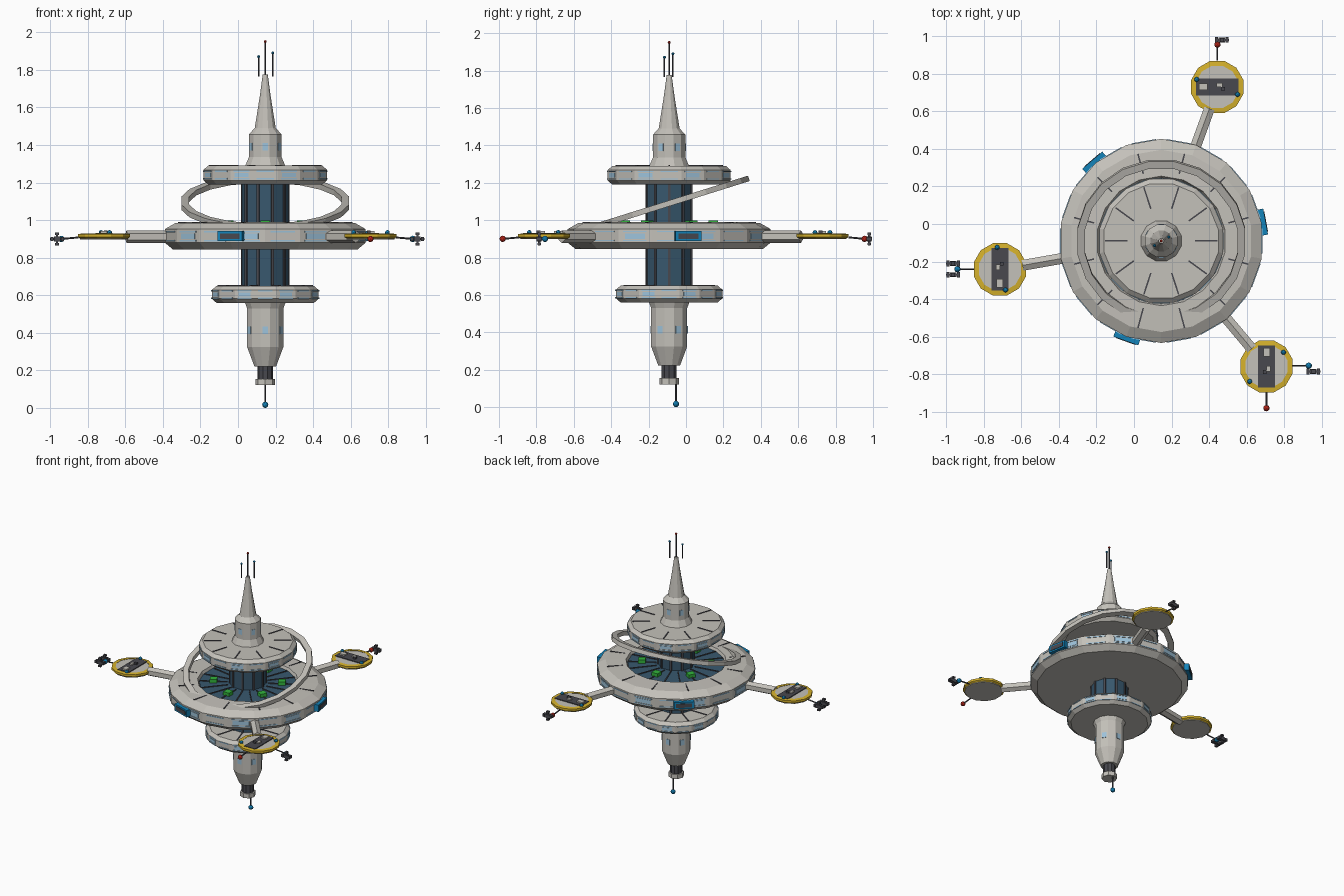
import bpy, bmesh
from math import radians, cos, pi
from mathutils import Matrix, Vector

if "Cube" in bpy.data.objects:
    bpy.data.objects.remove(bpy.data.objects["Cube"])


def material(name, rgb):
    lin = [((c / 255 + 0.055) / 1.055) ** 2.4 for c in rgb] + [1]
    m = bpy.data.materials.new(name)
    m.use_nodes = True
    m.diffuse_color = lin
    m.node_tree.nodes["Principled BSDF"].inputs["Base Color"].default_value = lin
    return m


HULL = material("hull grey", (196, 193, 186))
DARK = material("dark grey", (72, 72, 78))
GLASS = material("dark blue glass", (56, 88, 110))
WINDOW = material("pale blue window", (158, 196, 220))
BLUE = material("signal blue", (20, 132, 186))
YELLOW = material("rim yellow", (214, 178, 44))
RED = material("beacon red", (180, 36, 24))
GREEN = material("garden green", (50, 180, 60))

AXIS = Matrix.Translation((0.145, -0.09, 0))
MOVE = Matrix.Translation


def polar(angle, r, z):
    return AXIS @ Matrix.Rotation(radians(angle), 4, 'Z') @ MOVE((r, 0, z))


def finish(name, bm, mat):
    bmesh.ops.recalc_face_normals(bm, faces=bm.faces)
    me = bpy.data.meshes.new(name)
    bm.to_mesh(me)
    bm.free()
    me.materials.append(mat)
    ob = bpy.data.objects.new(name, me)
    bpy.context.collection.objects.link(ob)
    return ob


def lathe(name, mat, profile, sides, turn=0.0, base=AXIS, closed=False):
    bm = bmesh.new()
    vs = [bm.verts.new((r, 0, z)) for r, z in profile]
    pairs = list(zip(vs, vs[1:])) + ([(vs[-1], vs[0])] if closed else [])
    es = [bm.edges.new(p) for p in pairs]
    bmesh.ops.spin(bm, geom=vs + es, cent=(0, 0, 0), axis=(0, 0, 1),
                   angle=2 * pi, steps=sides)
    bmesh.ops.remove_doubles(bm, verts=bm.verts, dist=1e-4)
    bm.transform(base @ Matrix.Rotation(radians(turn), 4, 'Z'))
    return finish(name, bm, mat)


def boxes(name, mat, items):
    bm = bmesh.new()
    for mtx, size in items:
        bmesh.ops.create_cube(bm, size=1, matrix=mtx @ Matrix.Diagonal((*size, 1)))
    return finish(name, bm, mat)


def balls(name, mat, points, r=0.016):
    bm = bmesh.new()
    for p in points:
        bmesh.ops.create_icosphere(bm, subdivisions=2, radius=r, matrix=MOVE(p))
    return finish(name, bm, mat)


def rods(name, mat, ends, r=0.005, sides=6, spin=0):
    bm = bmesh.new()
    for a, b in ends:
        a, b = Vector(a), Vector(b)
        mtx = MOVE((a + b) / 2) @ (b - a).to_track_quat('Z', 'Y').to_matrix().to_4x4()
        bmesh.ops.create_cone(bm, cap_ends=True, segments=sides, radius1=r, radius2=r,
                              depth=(b - a).length,
                              matrix=mtx @ Matrix.Rotation(radians(spin), 4, 'Z'))
    return finish(name, bm, mat)


def rim_windows(name, r, z, sides, turn, lines, patch):
    """Window strips laid on the facets of a rim."""
    face = r * cos(pi / sides)
    width = 2 * r * pi / sides
    items = []
    for k in range(sides):
        ang = turn + (k + 0.5) * 360 / sides
        for dz in lines:
            items.append((polar(ang, face, z + dz), (0.008, width * 0.7, 0.007)))
        if k % 2 == 0:
            items.append((polar(ang, face, z), (0.006, width * 0.6, patch)))
    boxes(name, WINDOW, items)


def spokes(name, count, r, length, z, turn=0.0):
    boxes(name, DARK, [(polar(turn + k * 360 / count, r, z), (length, 0.008, 0.008))
                       for k in range(count)])


# Spine
lathe("upper_spire", HULL, [(0, 1.775), (0.014, 1.775), (0.03, 1.66), (0.058, 1.49),
                            (0.09, 1.457), (0.09, 1.335), (0.115, 1.28), (0, 1.28)], 12, 15)
lathe("glass_column", GLASS, [(0, 1.2), (0.125, 1.2), (0.125, 0.63), (0, 0.63)], 10)
boxes("column_ribs", DARK, [(polar(k * 36, 0.122, 0.92), (0.016, 0.014, 0.55))
                            for k in range(10)])
lathe("lower_hull", HULL, [(0, 0.57), (0.115, 0.57), (0.1, 0.53), (0.1, 0.325),
                           (0.06, 0.222), (0, 0.222)], 12, 15)
lathe("lower_neck", DARK, [(0, 0.23), (0.042, 0.23), (0.042, 0.15), (0, 0.15)], 10)
lathe("lower_nozzle", HULL, [(0, 0.155), (0.053, 0.155), (0.053, 0.122), (0, 0.122)], 8)
rim_windows("upper_spine_windows", 0.09, 1.39, 12, 15, [], 0.04)
rim_windows("lower_spine_windows", 0.1, 0.415, 12, 15, [], 0.04)

# Upper and lower habitat discs
for label, r, top, bottom, sides in (("upper", 0.335, 1.29, 1.19, 16),
                                     ("lower", 0.29, 0.65, 0.56, 16)):
    lathe(label + "_disc", HULL, [(0, top), (r - 0.025, top), (r, top - 0.022),
                                  (r, bottom + 0.022), (r - 0.025, bottom), (0, bottom)],
          sides, 11.25)
    rim_windows(label + "_disc_windows", r, (top + bottom) / 2, sides, 11.25,
                (-0.02, 0.02), 0.022)
    spokes(label + "_disc_trim", 10, r - 0.095, 0.12, top)

# Main disc with garden floor
lathe("main_disc", HULL, [(0, 0.965), (0.335, 0.965), (0.345, 0.99), (0.485, 0.985),
                          (0.543, 0.952), (0.543, 0.88), (0.5, 0.845), (0, 0.845)], 18, 10)
rim_windows("main_disc_windows", 0.543, 0.915, 18, 10, (-0.024, 0.024), 0.03)
spokes("main_disc_trim", 12, 0.425, 0.11, 0.986, 15)
lathe("garden_floor", GLASS, [(0, 0.972), (0.334, 0.972), (0.334, 0.96), (0, 0.96)], 18, 10)
spokes("garden_dividers", 18, 0.235, 0.19, 0.973, 10)
boxes("garden_beds", GREEN, [(polar(30 + k * 60, 0.235, 0.983), (0.05, 0.05, 0.03))
                             for k in range(6)])

# Docking bays on the main rim
docks = [10.5, 130.5, 250.5]
boxes("dock_frames", BLUE, [(polar(a, 0.545, 0.915), (0.04, 0.14, 0.052)) for a in docks])
boxes("dock_doors", DARK, [(polar(a, 0.566, 0.915), (0.004, 0.11, 0.03)) for a in docks])

# Tilted orbital ring
lathe("tilted_ring", HULL, [(0.412, -0.015), (0.452, -0.015), (0.452, 0.015), (0.412, 0.015)],
      20, 9, AXIS @ MOVE((0, 0, 1.09)) @ Matrix.Rotation(radians(17.4), 4, 'X'), True)

# Landing pads: angle, deck heading, pad light offsets
pads = ((70, 0, ((-0.11, 0.04), (0.108, -0.04))),
        (190, 90, ((-0.015, 0.117), (0.03, -0.11))),
        (310, -90, ((0.09, 0.075), (-0.09, -0.08))))
lights = []
for i, (ang, heading, spots) in enumerate(pads):
    tag = "_" + str(i + 1)
    centre = polar(ang, 0.872, 0) @ Vector()
    base = MOVE(centre)
    arm = polar(ang, 0, 0)
    rods("pad_arm" + tag, HULL, [(arm @ Vector((0.5, 0, 0.912)), arm @ Vector((0.75, 0, 0.912)))],
         0.033, 6, 30 if i == 9 else 0)
    lathe("pad_body" + tag, HULL, [(0, 0.926), (0.12, 0.926), (0.132, 0.915), (0.132, 0.898),
                                   (0, 0.898)], 12, 15, base)
    lathe("pad_rim" + tag, YELLOW, [(0.116, 0.929), (0.144, 0.926), (0.144, 0.91),
                                    (0.131, 0.902)], 12, 15, base, True)
    deck = base @ Matrix.Rotation(radians(heading), 4, 'Z')
    boxes("pad_deck" + tag, DARK, [(deck @ MOVE((0, 0, 0.928)), (0.225, 0.09, 0.008)),
                                   (deck @ MOVE((0.03, -0.01, 0.936)), (0.02, 0.02, 0.016))])
    boxes("pad_crates" + tag, HULL, [(deck @ MOVE((-0.075, 0, 0.936)), (0.045, 0.035, 0.012)),
                                     (deck @ MOVE((0.012, 0.01, 0.936)), (0.03, 0.02, 0.012))])
    lights += [centre + Vector((x, y, 0.934)) for x, y in spots]
balls("pad_lights", BLUE, lights, 0.013)

# Pad beacons
beacons = (((0.444, 0.87), (0.444, 0.955), RED), ((-0.85, -0.24), (-0.94, -0.24), BLUE),
           ((0.84, -0.754), (0.93, -0.754), BLUE), ((0.705, -0.89), (0.705, -0.98), RED))
rods("beacon_rods", DARK, [((*a, 0.9 + 0.008), (*b, 0.9)) for a, b, m in beacons])
for m, name in ((RED, "red_beacons"), (BLUE, "blue_beacons")):
    balls(name, m, [(*b, 0.9) for a, b, c in beacons if c == m], 0.017)

# Small cross-shaped shuttles beside the beacons
parts = []
for x, y in ((0.468, 0.98), (-0.963, -0.21), (-0.963, -0.27), (0.955, -0.785)):
    at = MOVE((x, y, 0.9))
    parts += [(at, (0.034, 0.026, 0.026)), (at, (0.074, 0.01, 0.012)),
              (at, (0.012, 0.012, 0.07))]
    for s in (-1, 1):
        parts += [(at @ MOVE((s * 0.028, 0, 0)), (0.016, 0.03, 0.02)),
                  (at @ MOVE((0, 0, s * 0.028)), (0.02, 0.02, 0.012))]
boxes("shuttles", DARK, parts)

# Masts at the top and the probe below
masts = (((0.145, -0.09), 1.95, RED), ((0.11, -0.115), 1.87, BLUE), ((0.185, -0.07), 1.89, BLUE))
rods("top_masts", DARK, [((*p, 1.765), (*p, z)) for p, z, m in masts], 0.004)
for i, (p, z, m) in enumerate(masts):
    balls("mast_light_" + str(i + 1), m, [(*p, z)], 0.008)
rods("lower_probe", DARK, [((0.145, -0.053, 0.13), (0.145, -0.053, 0.02))], 0.005)
balls("probe_light", BLUE, [(0.145, -0.053, 0.017)], 0.017)
